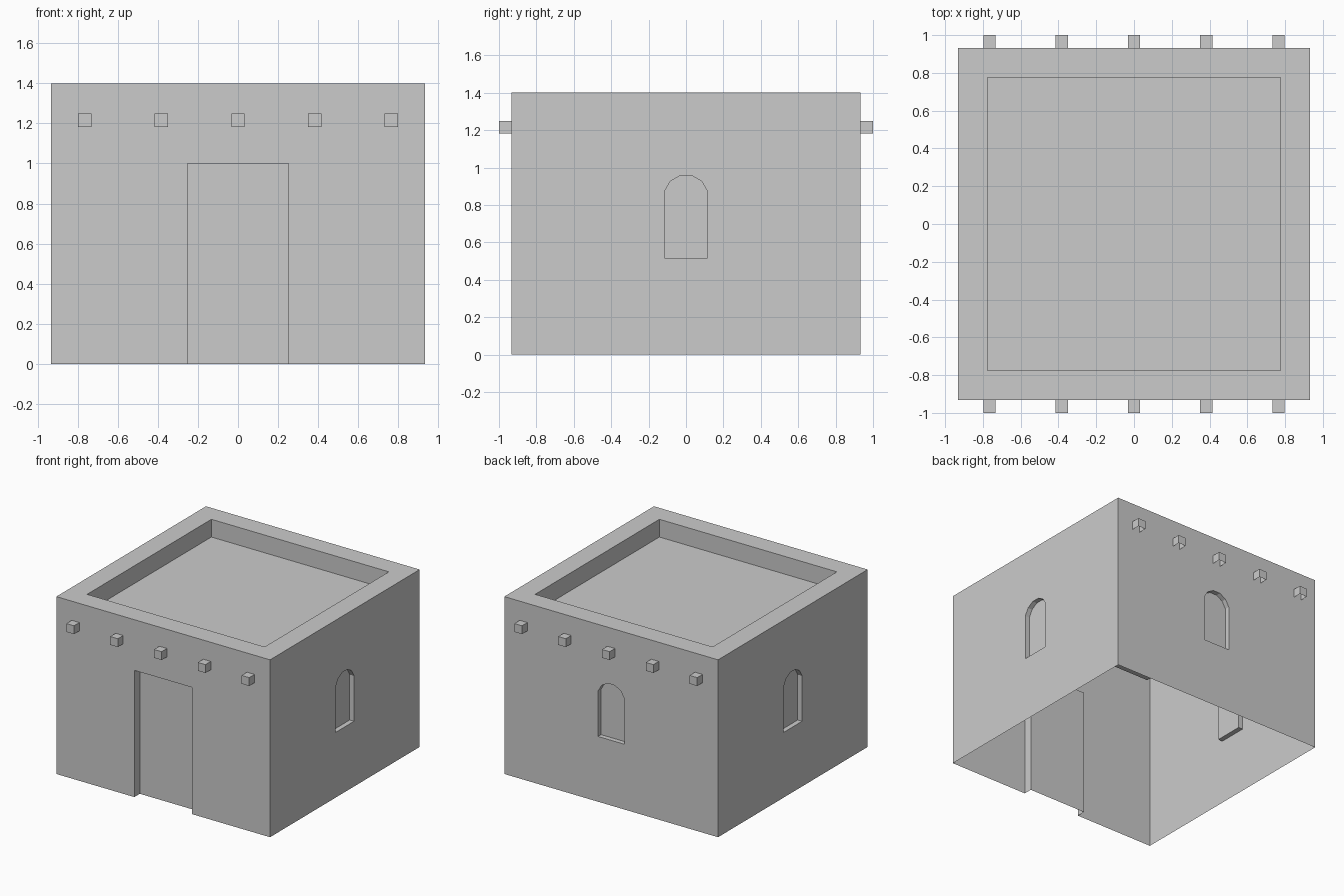
import bpy, bmesh
from math import radians, sin, cos
from mathutils import Matrix, Vector

if "Cube" in bpy.data.objects:
    bpy.data.objects.remove(bpy.data.objects["Cube"])

H, T = 0.933, 1.4          # half width of the house, wall height
INNER, ROOF = 0.775, 1.26  # parapet inner half width, roof deck height


def finish(bm, name):
    mesh = bpy.data.meshes.new(name)
    bm.to_mesh(mesh)
    bm.free()
    obj = bpy.data.objects.new(name, mesh)
    bpy.context.collection.objects.link(obj)
    return obj


def add_face(bm, rot, pts):
    bm.faces.new([bm.verts.new(rot @ Vector(p)) for p in pts])


def add_wall(bm, angle, half, depth):
    """One wall side with a recessed opening; half is its right outline, bottom to top."""
    rot = Matrix.Rotation(radians(angle), 3, 'Z')
    # wall surface, as a right half and its mirror
    start = [(0, 0)] if half[0][0] == 0 else []
    right = start + [(H, 0), (H, T), (0, T)] + half[::-1]
    add_face(bm, rot, [(x, -H, z) for x, z in right])
    add_face(bm, rot, [(-x, -H, z) for x, z in right[::-1]])
    # recess sides and back panel
    loop = half + [(-x, z) for x, z in half[::-1] if x > 0]
    back = -H + depth
    for i, a in enumerate(loop):
        b = loop[(i + 1) % len(loop)]
        if a[1] == 0 and b[1] == 0:
            continue  # door is open at the ground
        add_face(bm, rot, [(a[0], -H, a[1]), (b[0], -H, b[1]),
                           (b[0], back, b[1]), (a[0], back, a[1])])
    add_face(bm, rot, [(x, back, z) for x, z in loop])
    # parapet top and inner face
    add_face(bm, rot, [(-H, -H, T), (0, -H, T), (H, -H, T),
                       (INNER, -INNER, T), (-INNER, -INNER, T)])
    add_face(bm, rot, [(-INNER, -INNER, T), (INNER, -INNER, T),
                       (INNER, -INNER, ROOF), (-INNER, -INNER, ROOF)])


# Opening outlines: square door, window with a faceted arch
door = [(0.252, 0), (0.252, 1.0), (0, 1.0)]
arch = [(0.119 * cos(radians(a)), 0.842 + 0.119 * sin(radians(a))) for a in (15, 45, 75)]
window = [(0, 0.515), (0.115, 0.515)] + arch + [(0, arch[-1][1])]

# House shell, open underneath
bm = bmesh.new()
add_wall(bm, 0, door, 0.068)
for angle in (90, 180, 270):
    add_wall(bm, angle, window, 0.038)
add_face(bm, Matrix.Identity(3), [(-INNER, -INNER, ROOF), (INNER, -INNER, ROOF),
                                  (INNER, INNER, ROOF), (-INNER, INNER, ROOF)])
bmesh.ops.remove_doubles(bm, verts=bm.verts, dist=0.0005)
finish(bm, "house_walls_and_roof")

# Roof beam ends, front and back, open underneath and against the wall
for side, label in ((-1, "front"), (1, "back")):
    for i in range(-2, 3):
        bm = bmesh.new()
        place = Matrix.Translation((i * 0.3825, side * (H + 1) / 2, 1.216))
        bmesh.ops.create_cube(bm, size=1, matrix=place @ Matrix.Diagonal((0.066, 1 - H, 0.066, 1)))
        bm.normal_update()
        hidden = [f for f in bm.faces if f.normal.z < -0.5 or f.normal.y * side < -0.5]
        bmesh.ops.delete(bm, geom=hidden, context='FACES')
        finish(bm, f"{label}_beam_end_{i + 3}")
